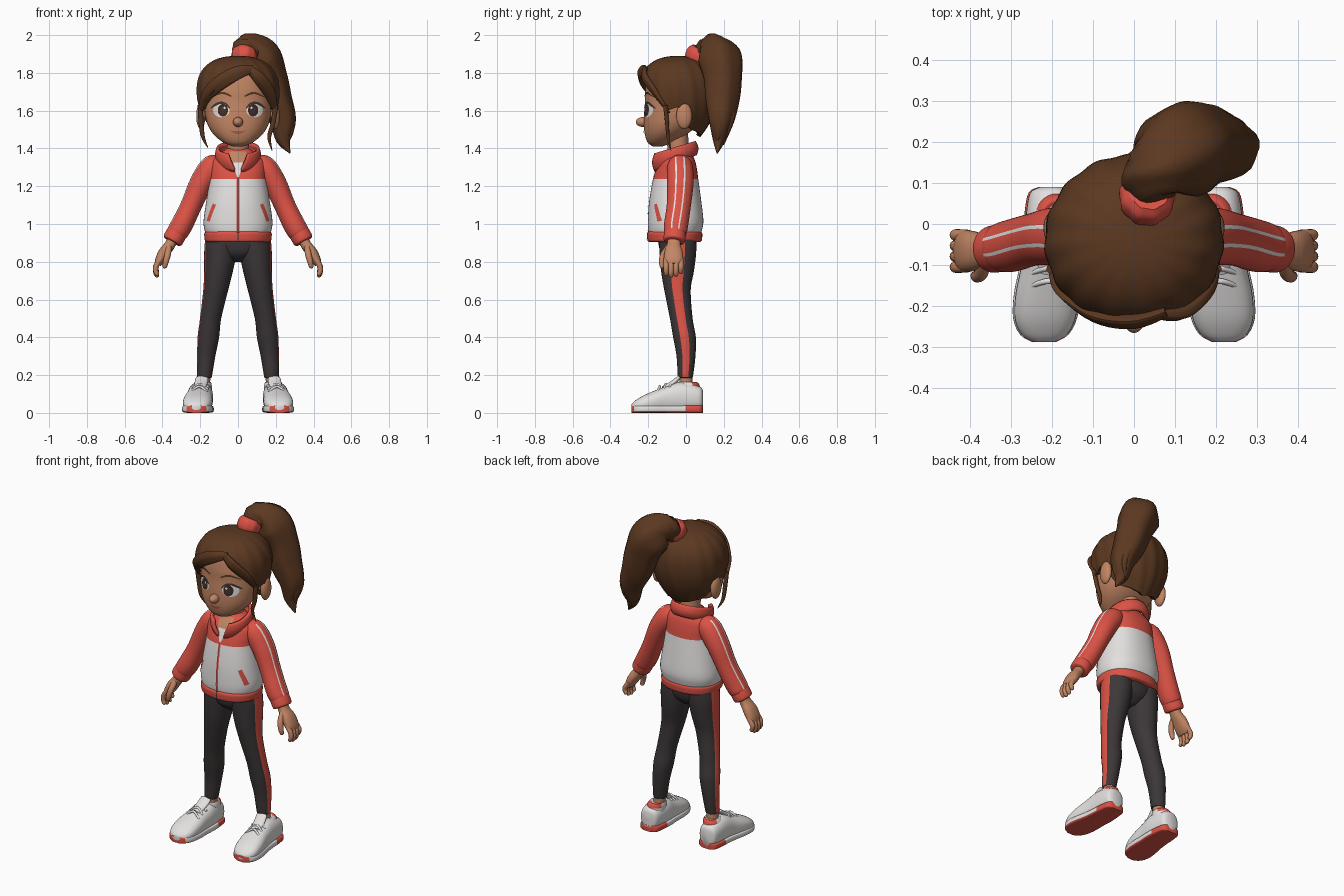
import bpy, bmesh, math
from mathutils import Vector
from mathutils.bvhtree import BVHTree

def material(name, *rgb):
    m = bpy.data.materials.new(name)
    m.diffuse_color = (*rgb, 1)
    return m

HAIR = material("brown hair", .105, .040, .015)
SKIN = material("warm skin", .54, .235, .125)
RED = material("coral red", .72, .085, .06)
WHITE = material("off white", .77, .75, .74)
DARK = material("charcoal", .046, .038, .039)
IRIS = material("dark brown eye", .055, .022, .012)
LIPS = material("rose lips", .45, .10, .07)
X, Y, Z = Vector((1, 0, 0)), Vector((0, 1, 0)), Vector((0, 0, 1))

def build(name, verts, faces, mats, rule=None, both=False, closed=True):
    """Make a smooth mesh; both=True also makes the mirrored twin."""
    objs = []
    for s in ((1, -1) if both else (1,)):
        me = bpy.data.meshes.new(name)
        me.from_pydata([(v[0] * s, v[1], v[2]) for v in verts], [], faces)
        for m in mats:
            me.materials.append(m)
        for k, p in enumerate(me.polygons):
            if rule:
                c = p.center.copy()
                c.x *= s
                p.material_index = int(rule(c, k))
            p.use_smooth = True
        bm = bmesh.new()
        bm.from_mesh(me)
        bmesh.ops.remove_doubles(bm, verts=bm.verts, dist=1e-5)
        if closed:
            bmesh.ops.recalc_face_normals(bm, faces=bm.faces)
        elif s < 0:
            bmesh.ops.reverse_faces(bm, faces=bm.faces)
        bm.to_mesh(me)
        bm.free()
        me.set_sharp_from_angle(angle=math.radians(50))
        tag = ("_left" if s > 0 else "_right") if both else ""
        ob = bpy.data.objects.new(name + tag, me)
        bpy.context.collection.objects.link(ob)
        objs.append(ob)
    return objs[0]

def curve(pts, steps):
    """Catmull-Rom through tuples of any length."""
    out = []
    for k in range(len(pts) - 1):
        a, b, c, d = (pts[max(0, min(len(pts) - 1, k + q))] for q in (-1, 0, 1, 2))
        for j in range(steps):
            t = j / steps
            out.append([.5 * (2*q + (r-p)*t + (2*p-5*q+4*r-s)*t*t + (3*q-p-3*r+s)*t**3)
                        for p, q, r, s in zip(a, b, c, d)])
    return out + [list(pts[-1])]

def quads(rows, n, wrap=True):
    return [(j*n+i, j*n+(i+1) % n, (j+1)*n+(i+1) % n, (j+1)*n+i)
            for j in range(rows - 1) for i in range(n if wrap else n - 1)]

def loft(name, rings, mats, frame=None, ref=Y, n=32, steps=5, e=2.0, rule=None,
         both=False, ripple=0, lobes=7, floor=-1):
    """Skin rings (x, y, z, ru, rv); frame fixes the ring plane, else it follows the path."""
    P = curve(rings, steps)
    verts = []
    for j, p in enumerate(P):
        c = Vector(p[:3])
        if frame:
            u, v = frame
        else:
            t = (Vector(P[min(j+1, len(P)-1)][:3]) - Vector(P[max(j-1, 0)][:3])).normalized()
            u = (ref - t * ref.dot(t)).normalized()
            v = t.cross(u)
        for i in range(n):
            a = 2 * math.pi * i / n
            k = 1 + ripple * math.sin(lobes * a + j * .06)
            f = lambda w: math.copysign(abs(w) ** (2 / e), w)
            q = c + u * (max(p[3], .001) * k * f(math.cos(a))) + v * (max(p[4], .001) * k * f(math.sin(a)))
            q.z = max(q.z, floor)
            verts.append(q)
    faces = quads(len(P), n) + [tuple(range(n))[::-1], tuple(range((len(P)-1)*n, len(P)*n))]
    return build(name, verts, faces, mats, rule, both)

def ball(name, c, r, mats, both=False):
    ang = [math.pi * (k / 12 - .5) for k in range(13)]
    rings = [(c[0], c[1], c[2] + r[2]*math.sin(a), r[0]*math.cos(a), r[1]*math.cos(a)) for a in ang]
    return loft(name, rings, mats, (X, Y), n=24, steps=1, both=both)

def strip(name, target, mat, path, off=.004, both=False):
    """Thin painted band (x, z, half width) projected on the front of a part."""
    tree = BVHTree.FromPolygons([v.co for v in target.data.vertices],
                                [p.vertices for p in target.data.polygons])
    P, verts = curve(path, 5), []
    for j, p in enumerate(P):
        a, b = P[max(j-1, 0)], P[min(j+1, len(P)-1)]
        d = Vector((b[0]-a[0], b[1]-a[1])).normalized()
        for k in range(7):
            w = p[2] * (k / 3 - 1)
            o = Vector((p[0] - d.y * w, -1, p[1] + d.x * w))
            hit = tree.ray_cast(o, Y)[0] or tree.find_nearest(o)[0]
            verts.append(hit - Y * off)
    return build(name, verts, [f[::-1] if d.x < 0 else f for f in quads(len(P), 7, False)],
                 [mat], both=both, closed=False)

def oval(name, target, mat, x, z, a, b, off, both=True):
    path = [(x - a*math.cos(t*math.pi/8), z, b*math.sin(t*math.pi/8)) for t in range(9)]
    strip(name, target, mat, path, off, both)

FLAT = (X, Y)
# Head, nose, ears, neck
head = loft("head", [(0, -.15, 1.41, .025, .025), (0, -.14, 1.43, .075, .062), (0, -.11, 1.47, .125, .107),
    (0, -.083, 1.52, .158, .14), (0, -.06, 1.58, .174, .162), (0, -.045, 1.65, .18, .172),
    (0, -.04, 1.72, .18, .175), (0, -.04, 1.80, .155, .155), (0, -.04, 1.86, .08, .08)],
    [SKIN], FLAT, n=48, e=2.2)
ball("nose", (0, -.228, 1.54), (.027, .038, .026), [SKIN])
ball("ear", (.197, -.01, 1.572), (.024, .042, .07), [SKIN], True)
loft("neck", [(0, -.035, 1.28, .065, .06), (0, -.04, 1.38, .058, .056), (0, -.05, 1.5, .06, .06)], [SKIN], FLAT)

# Face details
oval("eye_white", head, WHITE, .088, 1.602, .044, .037, .002)
oval("eye_iris", head, IRIS, .080, 1.602, .027, .033, .004)
oval("eye_pupil", head, DARK, .080, 1.602, .013, .017, .0055)
oval("eye_glint", head, WHITE, .071, 1.615, .006, .007, .007)
strip("eyelash", head, DARK, [(.043, 1.612, .003), (.065, 1.636, .005), (.095, 1.642, .006),
      (.125, 1.628, .006), (.146, 1.612, .002)], .006, True)
strip("eyebrow", head, HAIR, [(.035, 1.676, .004), (.085, 1.694, .006), (.14, 1.672, .002)], .005, True)
strip("lips", head, LIPS, [(-.037, 1.493, .001), (-.015, 1.486, .007), (0, 1.484, .007),
      (.015, 1.486, .007), (.037, 1.493, .001)], .004)

# Hair cap: a dome whose lower edge follows the hairline
keys = [(0, 1.62), (25, 1.5), (90, 1.46), (155, 1.5), (180, 1.62), (200, 1.6), (220, 1.665), (250, 1.745),
        (275, 1.775), (289, 1.80), (305, 1.74), (325, 1.67), (342, 1.6), (360, 1.62)]
def hairline(deg):
    for (a, p), (b, q) in zip(keys, keys[1:]):
        if a <= deg <= b:
            return p + (q - p) * (deg - a) / (b - a)
def dome(z):
    if z > 1.70:
        return max(0, 1 - ((z - 1.70) / .19) ** 2.4) ** (1 / 2.4)
    return 1 - .45 * ((1.70 - z) / .24) ** 2
N, M, verts = 120, 24, []
for j in range(-1, M + 1):
    for i in range(N):
        a = 2 * math.pi * i / N
        zb = hairline(360 * i / N)
        z = zb + (1.89 - zb) * math.sin(math.pi / 2 * max(j, 0) / M)
        r = dome(z) * (1 + .012 * math.sin(15 * a + 9 * z)) * (.82 if j < 0 else 1)
        verts.append((.218 * r * math.cos(a), -.04 + .21 * r * math.sin(a), z + (.012 if j < 0 else 0)))
build("hair_cap", verts, quads(M + 2, N), [HAIR])

# Fringe, side wisps, ponytail, hair tie
def lock(name, pts, ref=-Y, ripple=0):
    loft(name, pts, [HAIR], ref=ref, n=24, ripple=ripple, lobes=5)
lock("fringe_right", [(.08, -.215, 1.82, .012, .02), (0, -.238, 1.80, .018, .035), (-.09, -.222, 1.75, .018, .038),
     (-.165, -.165, 1.68, .015, .03), (-.2, -.1, 1.59, .006, .01)], ripple=.06)
lock("fringe_left", [(.06, -.22, 1.82, .012, .02), (.115, -.215, 1.77, .018, .032), (.17, -.16, 1.69, .015, .03),
     (.2, -.09, 1.59, .006, .01)], ripple=.06)
lock("wisp_right", [(-.2, -.11, 1.63, .012, .014), (-.195, -.1, 1.53, .01, .013), (-.185, -.095, 1.46, .008, .01),
     (-.16, -.08, 1.405, .002, .002)])
lock("wisp_left", [(.2, -.11, 1.63, .012, .014), (.185, -.1, 1.53, .01, .013), (.165, -.095, 1.46, .008, .01),
     (.18, -.08, 1.39, .002, .002)])
lock("ponytail", [(.03, .075, 1.87, .05, .05), (.05, .125, 1.92, .075, .085), (.11, .175, 1.875, .115, .115),
     (.16, .192, 1.77, .10, .10), (.195, .19, 1.66, .09, .09), (.237, .185, 1.55, .068, .07),
     (.24, .175, 1.45, .036, .04), (.275, .165, 1.375, .003, .003)], Y, .05)
lock("ponytail_wisp_outer", [(.24, .2, 1.66, .04, .03), (.275, .18, 1.55, .03, .025), (.27, .17, 1.47, .02, .018),
     (.24, .165, 1.40, .002, .002)], Y)
lock("ponytail_wisp_back", [(.16, .25, 1.75, .04, .03), (.225, .24, 1.62, .03, .025), (.26, .225, 1.52, .02, .018),
     (.23, .2, 1.42, .002, .002)], Y)
loft("hair_tie", [(.028, .05, 1.855, .055, .06), (.03, .06, 1.875, .066, .07), (.034, .075, 1.905, .066, .07),
     (.037, .085, 1.925, .05, .055)], [RED], ref=X, ripple=.03, lobes=9)

# Jacket body, hem, collar
jacket = loft("jacket", [(0, -.06, .94, .165, .135), (0, -.058, .97, .178, .143), (0, -.055, 1.02, .182, .147),
    (0, -.057, 1.12, .168, .138), (0, -.055, 1.237, .15, .12), (0, -.05, 1.29, .15, .108),
    (0, -.045, 1.335, .142, .093), (0, -.04, 1.37, .10, .072), (0, -.04, 1.40, .06, .05)],
    [WHITE, RED], FLAT, n=48, e=2.2, rule=lambda c, k: c.z > 1.237)
hem = loft("jacket_hem", [(0, -.06, .905, .165, .135), (0, -.06, .912, .175, .143), (0, -.06, .93, .178, .146),
    (0, -.06, .95, .178, .146), (0, -.06, .962, .168, .138)], [RED], FLAT, n=48, e=2.2)
verts, N, M = [], 60, 7
for j in range(M):
    t = j / (M - 1)
    g = math.radians(8 + 20 * t)
    for i in range(N):
        a = -math.pi / 2 + g + (2 * math.pi - 2 * g) * i / (N - 1)
        s, b = math.sin(a), .012 * math.sin(math.pi * t)
        verts.append(((.105 + .008*t + b) * math.cos(a), -.055 - .01*t + (.112 + .004*t + b) * s,
                      (1.32 + .045*s) * (1 - t) + (1.405 + .035*s) * t))
collar = build("jacket_collar", verts, quads(M, N, False), [RED], closed=False)
mod = collar.modifiers.new("thickness", "SOLIDIFY")
mod.thickness = .018

# Neckline, zip and pockets
strip("shirt", jacket, WHITE, [(0, 1.25, .004), (0, 1.29, .02), (0, 1.335, .036)])
strip("chest_skin", jacket, SKIN, [(0, 1.325, .034), (0, 1.36, .045), (0, 1.385, .045)], .006)
strip("zip", jacket, RED, [(0, .955, .007), (0, 1.1, .007), (0, 1.25, .007)], .005)
strip("hem_zip", hem, DARK, [(0, .912, .003), (0, .955, .003)], .003)
strip("zip_teeth", jacket, DARK, [(0, .955, .0015), (0, 1.1, .0015), (0, 1.25, .0015)], .007)
strip("pocket", jacket, RED, [(.125, 1.105, .009), (.143, 1.06, .009), (.158, 1.015, .009)], .004, True)

# Sleeves with two thin stripes, cuffs
loft("sleeve", [(.09, -.035, 1.325, .05, .04), (.135, -.032, 1.30, .068, .066), (.195, -.03, 1.215, .07, .062),
    (.247, -.038, 1.10, .064, .056), (.295, -.052, 1.0, .064, .058), (.322, -.057, .955, .06, .056),
    (.328, -.058, .945, .05, .048)], [RED, WHITE], n=48, both=True,
    rule=lambda c, k: k % 48 in (9, 14) and c.x > .15)
loft("cuff", [(.318, -.057, .965, .05, .046), (.323, -.058, .955, .057, .054), (.345, -.062, .915, .057, .054),
    (.35, -.063, .906, .046, .044)], [RED], both=True)

# Hands
loft("palm", [(.335, -.06, .94, .034, .028), (.36, -.065, .89, .036, .028), (.39, -.066, .85, .048, .03),
    (.413, -.066, .81, .05, .026), (.425, -.066, .785, .04, .018)], [SKIN], both=True, e=2.3)
for k in range(4):
    y, l = -.105 + .026 * k, (.0, .008, .004, -.012)[k]
    loft(f"finger_{k + 1}", [(.405, y, .82, .013, .013), (.43, y, .785, .0145, .0145), (.436, y, .755 - l, .0135, .0135),
        (.427, y, .732 - l, .011, .011), (.424, y, .726 - l, .003, .003)], [SKIN], n=16, both=True)
loft("thumb", [(.365, -.085, .885, .016, .016), (.372, -.118, .84, .017, .017), (.382, -.128, .80, .015, .015),
    (.388, -.126, .772, .011, .011), (.389, -.125, .765, .003, .003)], [SKIN], ref=X, n=16, both=True)

# Leggings with a red side stripe
loft("hips", [(0, -.045, .80, .03, .04), (0, -.045, .84, .11, .085), (0, -.045, .89, .162, .1),
    (0, -.05, .94, .165, .1)], [DARK], FLAT)
loft("legging", [(.176, -.003, .185, .036, .036), (.177, -.003, .2, .04, .041), (.168, 0, .3, .048, .05),
    (.157, -.008, .4, .057, .06), (.145, -.025, .5, .056, .06), (.118, -.045, .65, .066, .07),
    (.103, -.045, .75, .076, .087), (.093, -.043, .85, .086, .097), (.088, -.045, .93, .085, .098)],
    [DARK, RED], FLAT, n=48, both=True, rule=lambda c, k: (k % 48 in (0, 1, 2, 45, 46, 47)) and c.z > .19)
loft("ankle", [(.185, 0, .10, .036, .038), (.18, 0, .17, .033, .034), (.178, -.002, .21, .034, .034)],
    [SKIN], FLAT, both=True)

# Shoes: upper, sole, padded opening, tongue and laces
last = [(.2, .09, .07, .03, .05), (.2, .075, .075, .054, .063), (.2, .02, .08, .064, .076), (.2, -.04, .08, .068, .082),
        (.205, -.1, .07, .07, .073), (.212, -.17, .058, .077, .058), (.217, -.23, .045, .074, .045),
        (.219, -.27, .034, .055, .03), (.22, -.288, .03, .025, .015)]
loft("shoe", last, [WHITE], (X, Z), e=2.4, both=True, floor=.008)
loft("shoe_sole", [(x, y, .02, ru + .004, .02) for x, y, z, ru, rv in last], [WHITE, RED], (X, Z), e=5, both=True,
     floor=0, rule=lambda c, k: c.y > -.005 or c.z < .008 or c.y < -.275)
loft("shoe_opening", [(.195, .012, .11, .056, .066), (.19, .012, .145, .051, .06), (.186, .01, .162, .043, .05),
     (.185, .008, .158, .034, .04)], [WHITE, RED], FLAT, both=True,
     rule=lambda c, k: c.z > .135 and c.y > .03)
loft("shoe_tongue", [(.205, -.12, .13, .03, .012), (.196, -.07, .158, .034, .014), (.19, -.04, .185, .032, .01),
     (.189, -.034, .19, .02, .004)], [WHITE], ref=X, both=True)
for k in range(3):
    y, z, x = -.075 - .032 * k, .152 - .012 * k, .2 + .003 * k
    loft(f"lace_{k + 1}", [(x - .045, y - .012, z - .018, .006, .006), (x, y, z + .012, .007, .007),
         (x + .045, y - .012, z - .018, .006, .006)], [WHITE], n=10, both=True)
